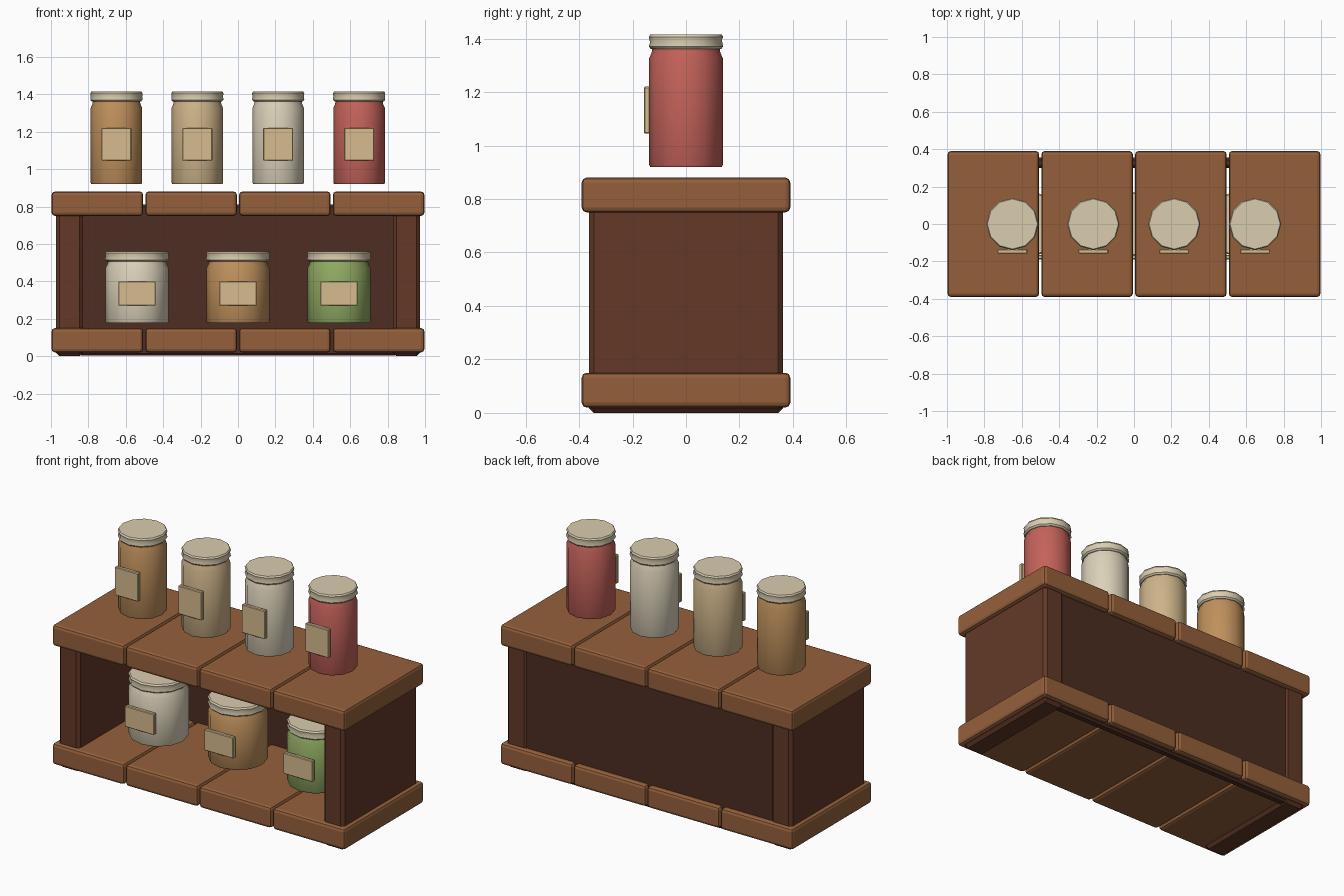
import bpy, bmesh
from math import sin, cos, pi, radians

if "Cube" in bpy.data.objects:
    bpy.data.objects.remove(bpy.data.objects["Cube"])

SIDES = 12


def material(name, hex_color):
    def lin(c):
        c /= 255
        return c / 12.92 if c <= 0.04045 else ((c + 0.055) / 1.055) ** 2.4
    m = bpy.data.materials.new(name)
    m.diffuse_color = [lin(int(hex_color[i:i + 2], 16)) for i in (0, 2, 4)] + [1]
    m.use_nodes = True
    m.node_tree.nodes["Principled BSDF"].inputs["Base Color"].default_value = m.diffuse_color
    return m


PLANK = material("plank_wood", "95603B")
FRAME = material("frame_wood", "633927")
PANEL = material("panel_wood", "4D2D22")
PAPER = material("label_paper", "D6BC8E")
CLOTH = material("lid_cloth", "DACDB0")
GLASS = {n: material(n, h) for n, h in {
    "amber": "BF905C", "sand": "CDB389", "cream": "DBD1B9",
    "red": "C4625A", "green": "8FAA62"}.items()}


def finish(name, bm, mat):
    bmesh.ops.recalc_face_normals(bm, faces=bm.faces)
    mesh = bpy.data.meshes.new(name)
    bm.to_mesh(mesh)
    bm.free()
    mesh.materials.append(mat)
    obj = bpy.data.objects.new(name, mesh)
    bpy.context.collection.objects.link(obj)
    return obj


def box(name, lo, hi, mat, bevel, segments=2):
    bm = bmesh.new()
    bmesh.ops.create_cube(bm, size=1)
    for v in bm.verts:
        v.co = [(a + b) / 2 + c * (b - a) for a, b, c in zip(lo, hi, v.co)]
    bmesh.ops.bevel(bm, geom=bm.edges[:], offset=bevel, segments=segments,
                    profile=0.5, affect='EDGES')
    return finish(name, bm, mat)


def lathe(name, x, profile, mat, wobble_ring=None):
    """Revolve (radius, z) points and cap both ends."""
    bm = bmesh.new()
    rings = []
    for k, (r, z) in enumerate(profile):
        ring = []
        for i in range(SIDES):
            a = 2 * pi * i / SIDES
            rr, zz = r, z
            if k == wobble_ring:
                rr, zz = r - 0.004 * (i % 2), z + 0.004 * sin(5 * a)
            ring.append(bm.verts.new((x + rr * cos(a), rr * sin(a), zz)))
        rings.append(ring)
    for a, b in zip(rings, rings[1:]):
        for i in range(SIDES):
            j = (i + 1) % SIDES
            bm.faces.new((a[i], a[j], b[j], b[i]))
    bm.faces.new(rings[0])
    bm.faces.new(rings[-1])
    obj = finish(name, bm, mat)
    obj.data.shade_smooth()
    obj.data.set_sharp_from_angle(angle=radians(35))


def jar(name, x, z0, r, body_h, label_w, label_z, color):
    z1 = z0 + body_h
    # Glass body with shoulder and neck
    lathe(name + "_body", x, [
        (r * 0.97, z0), (r, z0 + 0.008), (r, z1 - 0.03), (r * 0.93, z1 - 0.008),
        (r * 0.91, z1 + 0.01), (r * 0.91, z1 + 0.03)], GLASS[color])
    # Cloth lid with an uneven tied band
    lathe(name + "_lid", x, [
        (r * 0.95, z1 + 0.005), (r * 1.01, z1 + 0.014), (r * 1.0, z1 + 0.034),
        (r * 1.01, z1 + 0.05), (r * 0.97, z1 + 0.059)], CLOTH, wobble_ring=2)
    # Plain paper label on the front
    front = -r - 0.02
    box(name + "_label", (x - label_w / 2, front, label_z[0]),
        (x + label_w / 2, front + 0.024, label_z[1]), PAPER, 0.004, 1)


# Top and bottom planks
for level, z in (("bottom", 0.02), ("top", 0.75)):
    for i in range(4):
        x = -0.752 + i * 0.5013
        box(f"{level}_plank_{i + 1}", (x - 0.245, -0.39, z),
            (x + 0.245, 0.39, z + 0.13), PLANK, 0.018)

# Side walls and back panel
for side, s in (("left", -1), ("right", 1)):
    x0, x1 = sorted((s * 0.83, s * 0.972))
    box(side + "_wall", (x0, -0.363, 0), (x1, 0.363, 0.81), FRAME, 0.018, 1)
box("back_panel", (-0.85, 0.30, 0.003), (0.85, 0.355, 0.81), PANEL, 0.012, 1)

# Tall jars above the counter
for i, color in enumerate(("amber", "sand", "cream", "red")):
    jar(f"tall_jar_{i + 1}", -0.65 + i * 0.4325, 0.92, 0.138, 0.436,
        0.16, (1.045, 1.22), color)

# Wide jars on the lower shelf
for i, color in enumerate(("cream", "amber", "green")):
    jar(f"wide_jar_{i + 1}", -0.54 + i * 0.54, 0.178, 0.169, 0.323,
        0.2, (0.27, 0.40), color)
